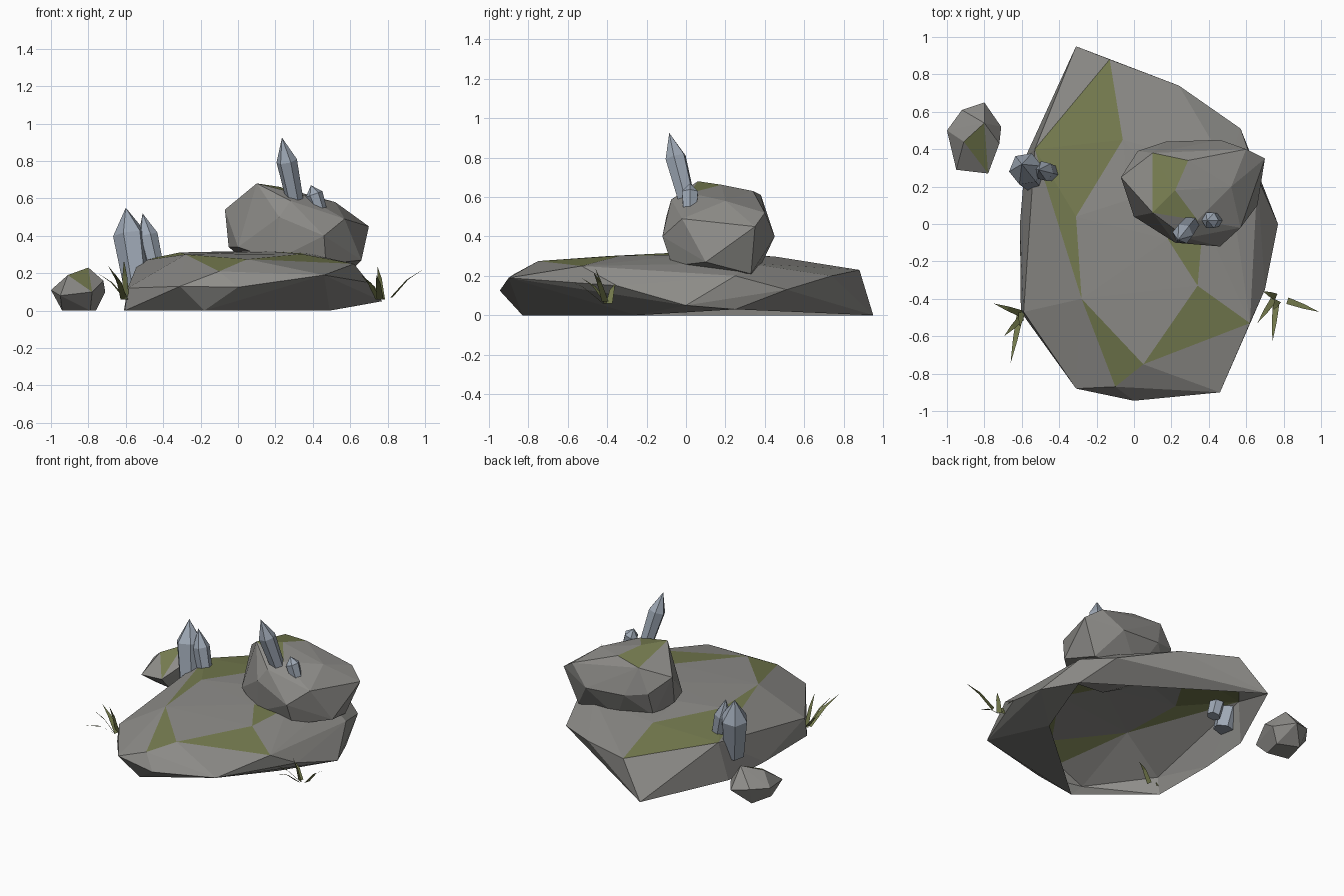
import bpy, bmesh
from mathutils import Vector
from mathutils.geometry import intersect_point_tri_2d


def material(name, rgb):
    m = bpy.data.materials.new(name)
    m.diffuse_color = (*rgb, 1)
    return m


STONE = material("stone", (0.27, 0.265, 0.25))
MOSS = material("moss", (0.18, 0.20, 0.08))
CRYSTAL = material("crystal", (0.34, 0.39, 0.46))
GRASS = material("grass", (0.17, 0.19, 0.07))


def finish(bm, name, *mats):
    me = bpy.data.meshes.new(name)
    bm.to_mesh(me)
    bm.free()
    for m in mats:
        me.materials.append(m)
    ob = bpy.data.objects.new(name, me)
    bpy.context.collection.objects.link(ob)
    return ob


def rock(name, points, moss_spots, open_bottom=False):
    """Faceted hull; upward facets under the moss spots turn green."""
    bm = bmesh.new()
    for p in points:
        bm.verts.new(p)
    bmesh.ops.convex_hull(bm, input=bm.verts[:])
    bmesh.ops.recalc_face_normals(bm, faces=bm.faces[:])
    for f in bm.faces:
        a, b, c = [v.co.xy for v in f.verts[:3]]
        if f.normal.z > 0.2 and any(
                intersect_point_tri_2d(Vector(s), a, b, c) for s in moss_spots):
            f.material_index = 1
    if open_bottom:
        low = [f for f in bm.faces if all(v.co.z < 0.035 for v in f.verts)]
        bmesh.ops.delete(bm, geom=low, context='FACES')
    loose = [v for v in bm.verts if not v.link_faces]
    bmesh.ops.delete(bm, geom=loose, context='VERTS')
    return finish(bm, name, STONE, MOSS)


def crystal(name, base, tip, radius, shoulder=0.66, sides=6):
    """Hexagonal shaft widening to a shoulder, then a pointed tip."""
    base, tip = Vector(base), Vector(tip)
    axis = tip - base
    rot = axis.to_track_quat('Z', 'Y')
    bm = bmesh.new()
    bmesh.ops.create_cone(bm, cap_ends=True, segments=sides, radius1=radius * 0.8,
                          radius2=radius, depth=axis.length * shoulder)
    for v in bm.verts:
        v.co.z += axis.length * shoulder / 2
    bm.faces.ensure_lookup_table()
    top = max(bm.faces, key=lambda f: f.calc_center_median().z)
    poke = bmesh.ops.poke(bm, faces=[top])
    poke["verts"][0].co = (0, 0, axis.length)
    for v in bm.verts:
        v.co = rot @ v.co + base
    return finish(bm, name, CRYSTAL)


def grass(name, blades, width=0.036):
    """Each blade: thin bent strip ending in a point."""
    bm = bmesh.new()
    for root, tip in blades:
        a, b = Vector(root), Vector(tip)
        side = (b - a).cross(Vector((0, 0, 1))).normalized() * width / 2
        mid = a.lerp(b, 0.5) + Vector((0, 0, 0.02))
        v = [bm.verts.new(p) for p in (a - side, a + side, mid + side * 0.7,
                                       mid - side * 0.7, b)]
        bm.faces.new(v[:4])
        bm.faces.new((v[3], v[2], v[4]))
    return finish(bm, name, GRASS)


# Wide ground slab, hollow underneath
rock("base_rock", [
    # top
    (-0.28, -0.40, 0.30), (-0.31, 0.04, 0.311), (0.05, -0.75, 0.275),
    (0.34, -0.33, 0.303), (0.18, -0.08, 0.316), (0.37, 0.02, 0.306),
    (-0.06, 0.45, 0.298), (-0.03, 0.13, 0.317),
    (-0.53, 0.40, 0.265), (0.50, 0.30, 0.265),
    # rim
    (-0.13, 0.88, 0.23), (0.24, 0.74, 0.20), (0.57, 0.51, 0.13),
    (0.66, 0.25, 0.20), (0.77, 0.0, 0.05), (0.70, -0.35, 0.15),
    (0.62, -0.53, 0.25), (0.46, -0.90, 0.19), (0.0, -0.945, 0.125),
    (-0.10, -0.87, 0.21), (-0.31, -0.88, 0.13), (-0.59, -0.47, 0.12),
    # foot
    (-0.31, 0.95, 0), (-0.58, 0.36, 0), (-0.61, 0.0, 0), (-0.605, -0.47, 0),
    (-0.18, -0.83, 0), (0.49, -0.25, 0), (0.66, 0.25, 0.03),
], [(-0.25, 0.6), (-0.25, 0.25), (-0.36, -0.03), (-0.1, -0.72),
    (0.35, -0.53), (0.3, -0.15)], open_bottom=True)

# Boulder on top
rock("boulder", [
    (0.10, 0.06, 0.68), (0.22, 0.18, 0.662), (0.29, 0.34, 0.63),
    (0.34, 0.02, 0.62), (0.10, 0.38, 0.61), (0.52, 0.20, 0.58),
    (0.46, 0.45, 0.40), (0.17, 0.44, 0.42), (0.02, 0.39, 0.45),
    (0.70, 0.35, 0.45), (0.66, 0.10, 0.27), (0.57, -0.02, 0.49),
    (0.46, -0.12, 0.40), (0.22, -0.10, 0.50), (0.28, -0.075, 0.587),
    (0.0, 0.04, 0.34), (-0.07, 0.25, 0.54), (-0.05, 0.20, 0.34),
    (0.02, 0.33, 0.28), (0.20, -0.07, 0.27), (0.47, -0.07, 0.25),
    (0.60, 0.33, 0.21), (0.28, 0.36, 0.21), (0.60, 0.40, 0.52),
], [(0.19, 0.32), (0.14, 0.2), (0.22, 0.09)])

# Loose stone beside the slab
rock("small_rock", [
    (-0.80, 0.54, 0.23), (-0.91, 0.44, 0.19), (-0.92, 0.61, 0.12),
    (-0.80, 0.65, 0.10), (-0.71, 0.52, 0.10), (-0.72, 0.43, 0.16),
    (-0.78, 0.27, 0.10), (-0.95, 0.29, 0.08), (-1.0, 0.50, 0.11),
    (-0.94, 0.40, 0), (-0.79, 0.37, 0), (-0.76, 0.50, 0), (-0.90, 0.56, 0),
], [(-0.82, 0.47)])

# Crystal clusters
for name, base, tip, r in (
        ("large_crystal", (-0.54, 0.245, 0.13), (-0.60, 0.32, 0.55), 0.09),
        ("middle_crystal", (-0.43, 0.27, 0.18), (-0.51, 0.29, 0.52), 0.055),
        ("boulder_crystal", (0.31, 0.01, 0.56), (0.235, -0.085, 0.925), 0.056),
        ("boulder_crystal_small", (0.44, 0.02, 0.53), (0.39, 0.02, 0.67), 0.047)):
    crystal(name, base, tip, r)

# Grass tufts at both sides
grass("left_grass", [
    ((-0.60, -0.48, 0.06), (-0.75, -0.425, 0.20)),
    ((-0.61, -0.49, 0.06), (-0.66, -0.745, 0.20)),
    ((-0.60, -0.50, 0.06), (-0.695, -0.60, 0.24)),
    ((-0.60, -0.47, 0.06), (-0.61, -0.55, 0.27)),
    ((-0.53, -0.48, 0.06), (-0.43, -0.46, 0.17))])
grass("right_grass", [
    ((0.75, -0.40, 0.06), (0.66, -0.53, 0.19)),
    ((0.76, -0.42, 0.06), (0.74, -0.63, 0.19)),
    ((0.76, -0.39, 0.06), (0.69, -0.36, 0.16)),
    ((0.77, -0.41, 0.06), (0.745, -0.46, 0.24)),
    ((0.82, -0.41, 0.07), (0.99, -0.47, 0.22))])
